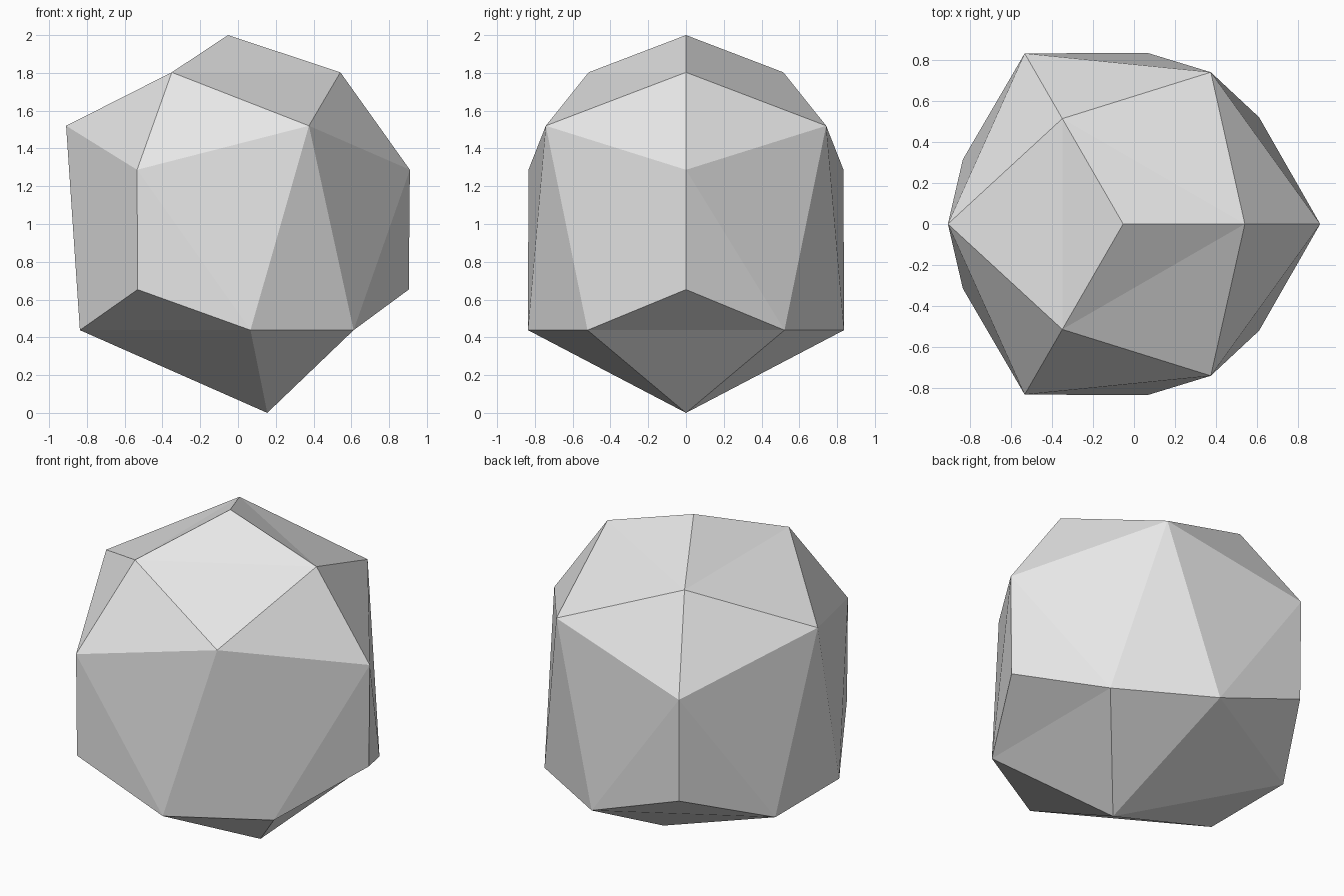
import bpy, bmesh, math

if "Cube" in bpy.data.objects:
    bpy.data.objects.remove(bpy.data.objects["Cube"])

AXIS_X = -0.053  # the upper body has threefold symmetry about this vertical axis

bm = bmesh.new()


def corner(radius, degrees, z):
    a = math.radians(degrees)
    return bm.verts.new((AXIS_X + radius * math.cos(a), radius * math.sin(a), z))


def fan(apex, ring):
    """Raise a shallow pyramid over a ring of corners."""
    for a, b in zip(ring, ring[1:] + ring[:1]):
        bm.faces.new((apex, a, b))


TURNS = (0, 120, 240)
crown = [corner(0.595, t, 1.803) for t in TURNS]
shoulder = [corner(0.857, t + 60, 1.52) for t in TURNS]
upper = [corner(0.963, t, 1.287) for t in TURNS]
lower = [corner(0.957, t, 0.653) for t in TURNS]
base_a = [corner(0.845, t - 38.1, 0.438) for t in TURNS]
base_b = [corner(0.845, t + 38.1, 0.438) for t in TURNS]
top = corner(0, 0, 2.0)
bottom = bm.verts.new((0.155, 0, 0))

# Top cap: three-sided pyramid
fan(top, crown)

for i in range(3):
    j = (i + 1) % 3
    # Three-sided pyramid at each lower corner
    fan(lower[i], [upper[i], base_a[i], base_b[i]])
    # Six-sided fan on each large side
    fan(shoulder[i], [crown[i], upper[i], base_b[i], base_a[j], upper[j], crown[j]])

# Off-centre six-sided fan underneath
fan(bottom, [v for pair in zip(base_a, base_b) for v in pair])

bmesh.ops.recalc_face_normals(bm, faces=bm.faces[:])
mesh = bpy.data.meshes.new("faceted_solid")
bm.to_mesh(mesh)
bm.free()

grey = bpy.data.materials.new("light_grey")
grey.diffuse_color = (0.8, 0.8, 0.8, 1)
grey.use_nodes = True
grey.node_tree.nodes["Principled BSDF"].inputs["Base Color"].default_value = grey.diffuse_color
mesh.materials.append(grey)
solid = bpy.data.objects.new("faceted_solid", mesh)
bpy.context.collection.objects.link(solid)
